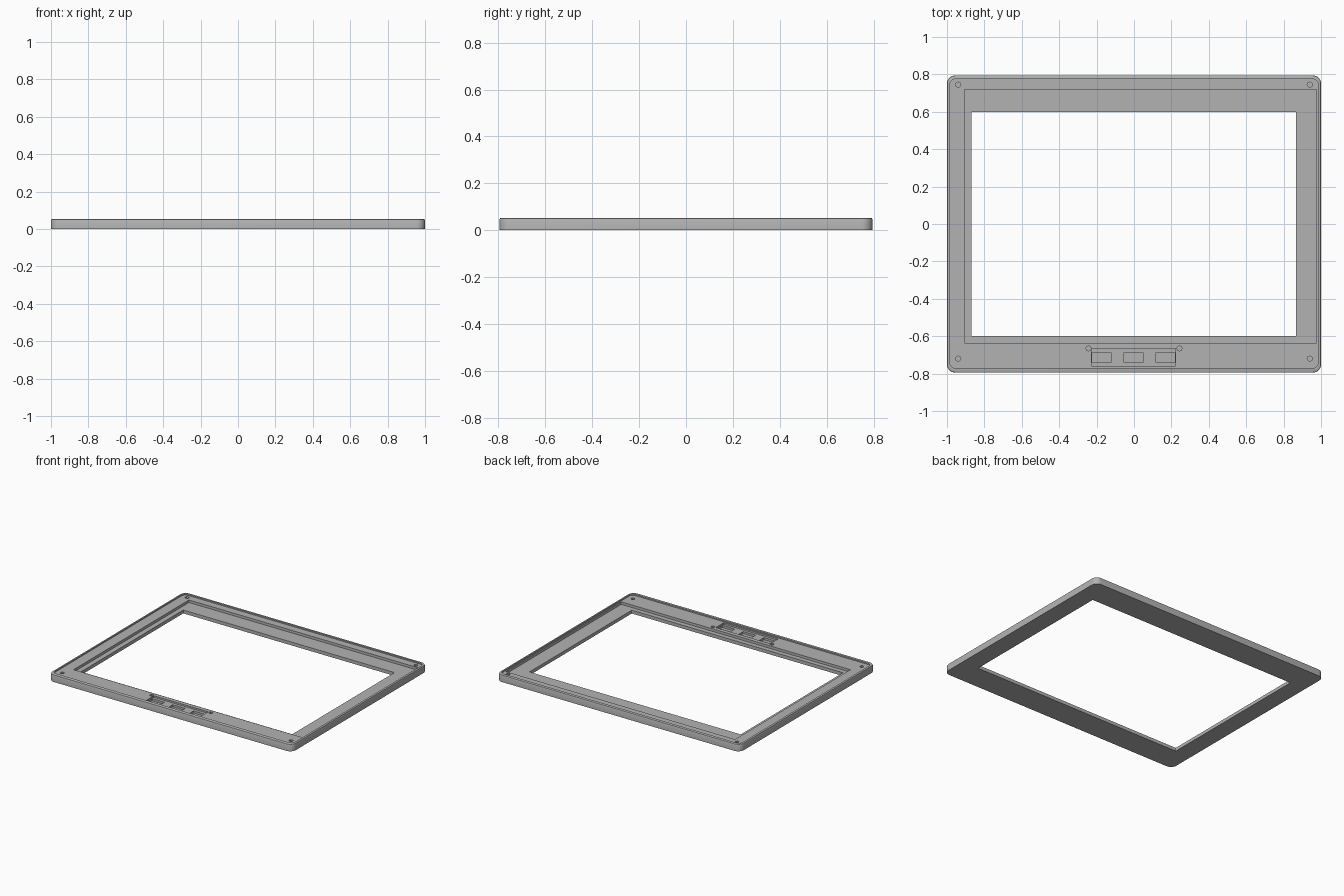
import bpy, bmesh, math
from mathutils import Matrix, Vector

default = bpy.data.objects.get("Cube")
if default:
    bpy.data.objects.remove(default, do_unlink=True)

HEIGHT = 0.053

grey = bpy.data.materials.new("plain grey")
grey.use_nodes = True
colour = (0.45, 0.45, 0.45, 1)
grey.diffuse_color = colour
grey.node_tree.nodes["Principled BSDF"].inputs["Base Color"].default_value = colour


def make_object(name, bm):
    mesh = bpy.data.meshes.new(name)
    bm.to_mesh(mesh)
    bm.free()
    mesh.materials.append(grey)
    obj = bpy.data.objects.new(name, mesh)
    bpy.context.scene.collection.objects.link(obj)
    return obj


def box_mesh(x0, x1, y0, y1, z0, z1):
    bm = bmesh.new()
    centre = Vector((x0 + x1, y0 + y1, z0 + z1)) / 2
    size = Matrix.Diagonal((x1 - x0, y1 - y0, z1 - z0, 1))
    bmesh.ops.create_cube(bm, size=1, matrix=Matrix.Translation(centre) @ size)
    return bm


def round_upright_edges(bm, radius, segments):
    edges = [e for e in bm.edges
             if abs(e.verts[0].co.z - e.verts[1].co.z) > 0.01]
    bmesh.ops.bevel(bm, geom=edges, offset=radius, segments=segments,
                    profile=0.5, affect='EDGES')


def pocket(name, x0, x1, y0, y1, floor, radius=0):
    bm = box_mesh(x0, x1, y0, y1, floor, 0.1)
    if radius:
        round_upright_edges(bm, radius, 5)
    return make_object(name, bm)


def screw_hole(x, y, radius, floor):
    bm = bmesh.new()
    bmesh.ops.create_cone(bm, cap_ends=True, segments=8, radius1=radius,
                          radius2=radius, depth=0.1 - floor,
                          matrix=Matrix.Translation((x, y, (0.1 + floor) / 2)))
    return make_object("screw_hole_cutter", bm)


# Rounded plate with softened top edge
bm = box_mesh(-1, 1, -0.795, 0.795, 0, HEIGHT)
round_upright_edges(bm, 0.045, 8)
rim = [e for e in bm.edges
       if all(v.co.z > HEIGHT - 0.001 for v in e.verts)]
bmesh.ops.bevel(bm, geom=rim, offset=0.007, segments=2, profile=0.5,
                affect='EDGES')
frame = make_object("bezel_frame", bm)

# Tray inside the rim, panel recess and window opening
cutters = [
    pocket("tray_cutter", -0.985, 0.985, -0.77, 0.775, 0.044, 0.03),
    pocket("panel_recess_cutter", -0.907, 0.977, -0.635, 0.72, 0.025),
    pocket("window_cutter", -0.87, 0.866, -0.6, 0.6, -0.1),
    pocket("button_slot_cutter", -0.226, 0.221, -0.76, -0.665, 0.032),
]

# Three button pockets
for x in (-0.173, -0.003, 0.168):
    cutters.append(pocket("button_pocket_cutter", x - 0.051, x + 0.051,
                          -0.74, -0.688, 0.016))

# Corner and button board screw holes
for side in (-1, 1):
    for x, y in ((0.94, 0.745), (0.94, -0.72), (0.243, -0.665)):
        cutters.append(screw_hole(side * x, y, 0.014, 0.02))

for cutter in cutters:
    cutter.hide_render = True
    cut = frame.modifiers.new("cut", 'BOOLEAN')
    cut.operation = 'DIFFERENCE'
    cut.solver = 'EXACT'
    cut.object = cutter

# Bake the cuts and drop the cutters
depsgraph = bpy.context.evaluated_depsgraph_get()
depsgraph.update()
baked = bpy.data.meshes.new_from_object(frame.evaluated_get(depsgraph))
frame.modifiers.clear()
frame.data = baked
baked.materials.clear()
baked.materials.append(grey)
for polygon in baked.polygons:
    polygon.material_index = 0
for cutter in cutters:
    bpy.data.objects.remove(cutter, do_unlink=True)

for obj in bpy.context.selected_objects:
    obj.select_set(False)
frame.select_set(True)
bpy.context.view_layer.objects.active = frame
bpy.ops.object.shade_smooth_by_angle(angle=math.radians(30))
